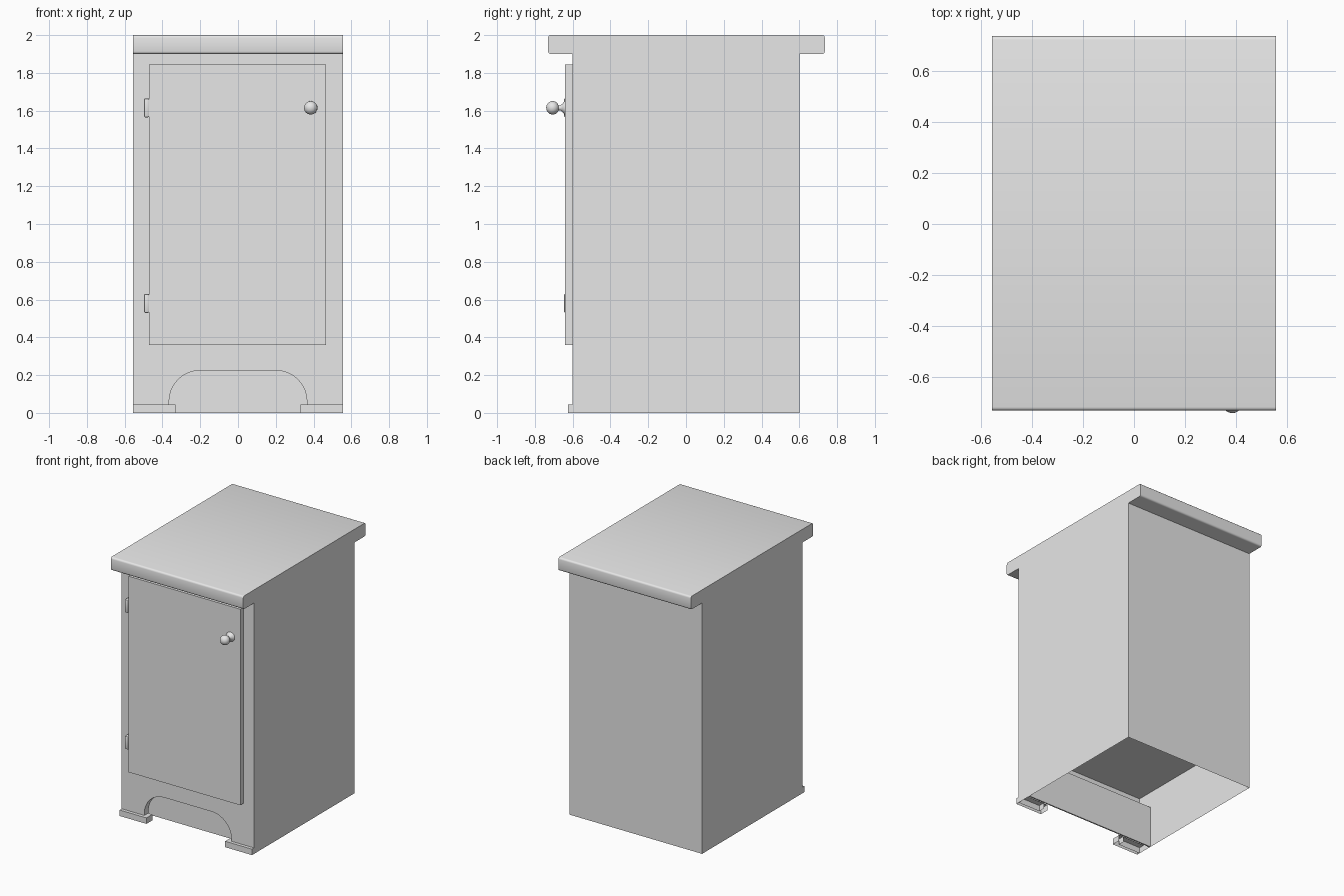
import bpy, bmesh, math
from mathutils import Matrix, Vector

cube = bpy.data.objects.get("Cube")
if cube:
    bpy.data.objects.remove(cube)

grey = bpy.data.materials.new("plain_grey")
grey.use_nodes = True
grey.diffuse_color = (0.8, 0.8, 0.8, 1)
grey.node_tree.nodes["Principled BSDF"].inputs["Base Color"].default_value = (0.8, 0.8, 0.8, 1)

W = 0.555       # half width
D = 0.60        # half depth of the body
TOP_Z = 1.90    # underside of the worktop


def finish(name, bm, smooth=False):
    mesh = bpy.data.meshes.new(name)
    bm.to_mesh(mesh)
    bm.free()
    mesh.materials.append(grey)
    obj = bpy.data.objects.new(name, mesh)
    bpy.context.collection.objects.link(obj)
    if smooth:
        bpy.ops.object.select_all(action='DESELECT')
        obj.select_set(True)
        bpy.context.view_layer.objects.active = obj
        bpy.ops.object.shade_smooth_by_angle(angle=math.radians(40))
    return obj


def box_mesh(x, y, z, drop=None):
    """Box between (low, high) pairs; faces whose normal is in drop are left open."""
    bm = bmesh.new()
    bmesh.ops.create_cube(bm, size=1)
    for v in bm.verts:
        v.co = [r[0] + (c + 0.5) * (r[1] - r[0]) for c, r in zip(v.co, (x, y, z))]
    bm.normal_update()
    if drop:
        gone = [f for f in bm.faces if any(f.normal.dot(Vector(d)) > 0.9 for d in drop)]
        bmesh.ops.delete(bm, geom=gone, context='FACES')
    return bm


# Body shell: sides and back, open underneath
DOWN, UP, FRONT, BACK = (0, 0, -1), (0, 0, 1), (0, -1, 0), (0, 1, 0)
finish("body_shell", box_mesh((-W, W), (-D, D), (0, TOP_Z), (DOWN, UP, FRONT)))

# Front panel with an arched cut-out and a return behind the arch
half = [(0.365, 0)]
for i in range(9):
    a = math.radians(90 * i / 8)
    half.append((0.2 + 0.165 * math.cos(a), 0.06 + 0.165 * math.sin(a)))
arch = half + [(-x, z) for x, z in reversed(half)]
bm = bmesh.new()
front = [bm.verts.new((x, -D, z)) for x, z in arch]
rear = [bm.verts.new((x, -D + 0.05, z)) for x, z in arch]
outer = [bm.verts.new((x, -D, z)) for x, z in ((-W, 0), (-W, TOP_Z), (W, TOP_Z), (W, 0))]
bm.faces.new(front + outer)
for i in range(len(arch) - 1):
    bm.faces.new((front[i], rear[i], rear[i + 1], front[i + 1]))
bm.normal_update()
bmesh.ops.recalc_face_normals(bm, faces=bm.faces)
if next(f for f in bm.faces if len(f.verts) > 4).normal.y > 0:
    bmesh.ops.reverse_faces(bm, faces=bm.faces)
finish("front_panel", bm)

# Recessed kick board and the cabinet floor
finish("kick_board", box_mesh((-W + 0.002, W - 0.002), (-0.49, -0.48), (0, 0.32)))
finish("cabinet_floor", box_mesh((-W + 0.002, W - 0.002), (-D + 0.002, D - 0.002), (0.44, 0.45)))

# Worktop with softened front and back edges
bm = box_mesh((-W, W), (-0.73, 0.735), (TOP_Z, 2.0))
edges = [e for e in bm.edges if abs(e.verts[0].co.x - e.verts[1].co.x) > W]
bmesh.ops.bevel(bm, geom=edges, offset=0.014, segments=3, profile=0.5, affect='EDGES')
finish("worktop", bm, True)

# Door
finish("door", box_mesh((-0.47, 0.467), (-0.64, -D), (0.36, 1.845)))

# Foot plates, open underneath and behind
for side, sign in (("left", 1), ("right", -1)):
    xs = sorted((sign * 0.33, sign * W))
    finish(side + "_foot", box_mesh(xs, (-0.625, -0.555), (0, 0.045), (DOWN, BACK)))

# Hinges
for name, z in (("upper_hinge", 1.615), ("lower_hinge", 0.58)):
    bm = box_mesh((-0.498, -0.47), (-0.646, -D), (z - 0.05, z + 0.05))
    rim = [e for e in bm.edges if min(v.co.y for v in e.verts) < -0.64]
    bmesh.ops.bevel(bm, geom=rim, offset=0.007, segments=2, profile=0.5, affect='EDGES')
    finish(name, bm, True)

# Turned knob: flared base, thin neck, ball end (radius, distance from door)
profile = [(0.036, 0), (0.034, 0.006), (0.02, 0.016), (0.013, 0.027), (0.013, 0.036)]
for i in range(1, 9):
    a = math.radians(20 + 20 * i)
    profile.append((max(0.036 * math.sin(a), 0), 0.067 - 0.034 * math.cos(a)))
bm = bmesh.new()
verts = [bm.verts.new((r, 0, h)) for r, h in profile]
edges = [bm.edges.new(pair) for pair in zip(verts, verts[1:])]
bmesh.ops.spin(bm, geom=verts + edges, cent=(0, 0, 0), axis=(0, 0, 1),
               angle=math.tau, steps=24, use_duplicate=False)
bmesh.ops.remove_doubles(bm, verts=bm.verts, dist=0.0002)
bmesh.ops.recalc_face_normals(bm, faces=bm.faces)
bm.transform(Matrix.Translation((0.385, -0.639, 1.615)) @ Matrix.Rotation(math.radians(90), 4, 'X'))
finish("door_knob", bm, True)
